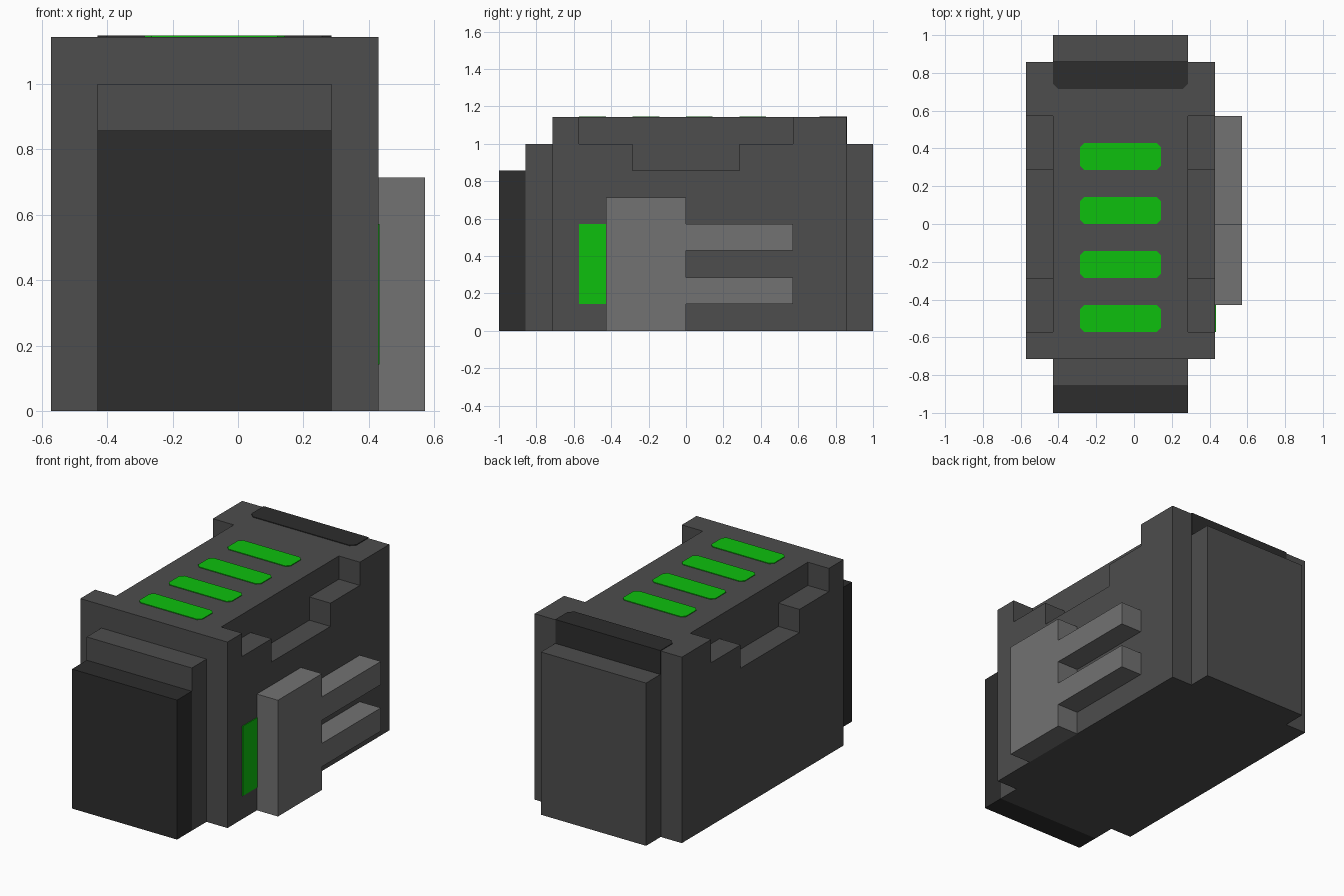
import bpy, bmesh
from mathutils import Vector

cube = bpy.data.objects.get("Cube")
if cube:
    bpy.data.objects.remove(cube, do_unlink=True)

U = 1 / 7        # one grid unit
T = 0.03         # thickness of painted plates, in grid units


def material(name, rgb):
    m = bpy.data.materials.new(name)
    m.use_nodes = True
    m.diffuse_color = (*rgb, 1)
    bsdf = m.node_tree.nodes["Principled BSDF"]
    bsdf.inputs["Base Color"].default_value = (*rgb, 1)
    bsdf.inputs["Roughness"].default_value = 0.8
    return m


GREY = material("mid grey", (0.075, 0.075, 0.075))
DARK = material("dark grey", (0.026, 0.026, 0.026))
LIGHT = material("light grey", (0.168, 0.168, 0.168))
GREEN = material("bright green", (0.004, 0.527, 0.004))


def prism(name, pts, axis, lo, hi, mat):
    """Extrude a 2D outline (grid units) along the x or z axis."""
    bm = bmesh.new()
    place = (lambda a, b: (lo, a, b)) if axis == "x" else (lambda a, b: (a, b, lo))
    face = bm.faces.new([bm.verts.new(Vector(place(*p)) * U) for p in pts])
    ext = bmesh.ops.extrude_face_region(bm, geom=[face])
    step = Vector((1, 0, 0) if axis == "x" else (0, 0, 1)) * (hi - lo) * U
    bmesh.ops.translate(bm, vec=step,
                        verts=[g for g in ext["geom"] if isinstance(g, bmesh.types.BMVert)])
    bmesh.ops.recalc_face_normals(bm, faces=bm.faces)
    me = bpy.data.meshes.new(name)
    bm.to_mesh(me)
    bm.free()
    me.materials.append(mat)
    ob = bpy.data.objects.new(name, me)
    bpy.context.collection.objects.link(ob)
    return ob


def box(name, x, y, z, mat):
    outline = [(x[0], y[0]), (x[1], y[0]), (x[1], y[1]), (x[0], y[1])]
    return prism(name, outline, "z", z[0], z[1], mat)


def clipped(x0, x1, y0, y1, c, back=True):
    """Rectangle outline with clipped corners; back corners optional."""
    pts = [(x0, y0 + c), (x0 + c, y0), (x1 - c, y0), (x1, y0 + c)]
    if back:
        return pts + [(x1, y1 - c), (x1 - c, y1), (x0 + c, y1), (x0, y1 - c)]
    return pts + [(x1, y1), (x0, y1)]


# Main body with a stepped notch cut along both top edges
body = box("body", (-4, 3), (-5, 6), (0, 8), GREY)
notch = [(-4, 9), (-4, 7), (-2, 7), (-2, 6), (2, 6), (2, 7), (4, 7), (4, 9)]
for lo, hi in ((-5, -3), (2, 4)):
    cutter = prism("notch_cutter", notch, "x", lo, hi, GREY)
    cutter.hide_render = True
    mod = body.modifiers.new("notch", "BOOLEAN")
    mod.operation = "DIFFERENCE"
    mod.solver = "EXACT"
    mod.object = cutter
    bpy.context.view_layer.objects.active = body
    bpy.ops.object.modifier_apply(modifier=mod.name)
    bpy.data.objects.remove(cutter, do_unlink=True)

# Stepped end blocks
box("front_step", (-3, 2), (-6, -5), (0, 7), GREY)
box("front_panel", (-3, 2), (-7, -6), (0, 6), DARK)
box("back_step", (-3, 2), (6, 7), (0, 7), GREY)

# Dark rear sight strip, wrapping from the top down the back
prism("rear_strip_top", clipped(-3, 2, 5, 6, 0.2, back=False), "z", 8, 8 + T, DARK)
box("rear_strip_back", (-3, 2), (6, 6 + T), (7, 8 + T), DARK)

# Glowing bars on top and a light on the side
for i, y in enumerate((-4, -2, 0, 2)):
    prism(f"top_light_{i + 1}", clipped(-2, 1, y, y + 1, 0.15), "z", 8, 8 + T, GREEN)
box("side_light", (3, 3 + T), (-4, -3), (1, 4), GREEN)

# Side bracket: a block with two fingers
bracket = [(-3, 0), (0, 0), (0, 1), (4, 1), (4, 2), (0, 2),
           (0, 3), (4, 3), (4, 4), (0, 4), (0, 5), (-3, 5)]
prism("side_bracket", bracket, "x", 3, 4, LIGHT)
